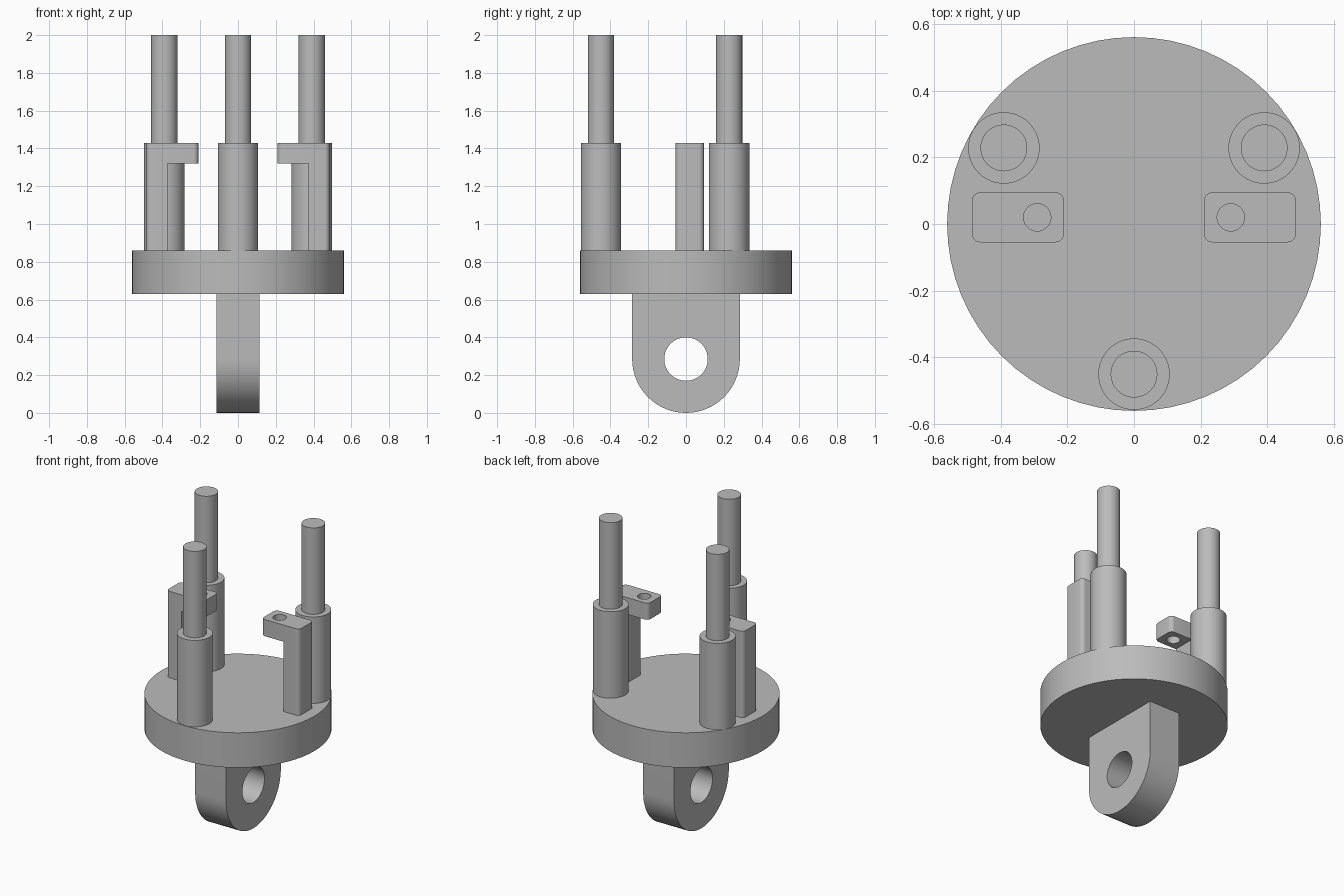
import bpy
import bmesh
from math import pi, sin, cos, radians

cube = bpy.data.objects.get("Cube")
if cube:
    bpy.data.objects.remove(cube, do_unlink=True)

# Single plain grey finish
grey = bpy.data.materials.new("plain_grey")
grey.use_nodes = True
COLOUR = (0.5, 0.5, 0.5, 1)
grey.diffuse_color = COLOUR
grey.node_tree.nodes["Principled BSDF"].inputs["Base Color"].default_value = COLOUR


def finish(ob, name):
    ob.name = ob.data.name = name
    ob.data.materials.clear()
    ob.data.materials.append(grey)
    bpy.ops.object.select_all(action="DESELECT")
    ob.select_set(True)
    bpy.context.view_layer.objects.active = ob
    bpy.ops.object.shade_smooth_by_angle(angle=radians(30))
    return ob


def cylinder(name, x, y, z0, z1, radius, sides=48):
    bpy.ops.mesh.primitive_cylinder_add(
        vertices=sides, radius=radius, depth=z1 - z0, location=(x, y, (z0 + z1) / 2))
    return finish(bpy.context.object, name)


def prism(name, points, offset, bevel_rule=None):
    """Extrude a closed outline along offset, rounding the edges the rule picks."""
    bm = bmesh.new()
    face = bm.faces.new([bm.verts.new(p) for p in points])
    ext = bmesh.ops.extrude_face_region(bm, geom=[face])
    moved = [v for v in ext["geom"] if isinstance(v, bmesh.types.BMVert)]
    bmesh.ops.translate(bm, verts=moved, vec=offset)
    if bevel_rule:
        edges = [e for e in bm.edges if bevel_rule(e)]
        bmesh.ops.bevel(bm, geom=edges, offset=0.025, segments=5,
                        profile=0.5, affect="EDGES")
    bmesh.ops.recalc_face_normals(bm, faces=bm.faces)
    mesh = bpy.data.meshes.new(name)
    bm.to_mesh(mesh)
    bm.free()
    ob = bpy.data.objects.new(name, mesh)
    bpy.context.collection.objects.link(ob)
    return ob


def drill(ob, cutter):
    """Cut the hole, bake the result and discard the cutter."""
    mod = ob.modifiers.new("hole", "BOOLEAN")
    mod.operation, mod.solver, mod.object = "DIFFERENCE", "EXACT", cutter
    bpy.context.view_layer.update()
    baked = bpy.data.meshes.new_from_object(
        ob.evaluated_get(bpy.context.evaluated_depsgraph_get()))
    ob.modifiers.clear()
    ob.data = baked
    bpy.data.objects.remove(cutter, do_unlink=True)


# Round base plate
BASE, DECK, SHOULDER, TOP = 0.63, 0.86, 1.43, 2.0
cylinder("base_plate", 0, 0, BASE, DECK, 0.56, 64)

# Mounting lug with a rounded end and a cross hole
R, HALF = 0.285, 0.113
arc = [(-HALF, -R * cos(pi * i / 32), R - R * sin(pi * i / 32)) for i in range(33)]
lug = prism("mounting_lug", arc + [(-HALF, R, BASE), (-HALF, -R, BASE)], (2 * HALF, 0, 0))
hole = cylinder("lug_cutter", 0, 0, -0.3, 0.3, 0.115)
hole.rotation_euler.y = pi / 2
hole.location = (0, 0, R)
drill(lug, hole)
finish(lug, "mounting_lug")

# Three stepped posts
for name, x, y in (("front", 0, -0.45), ("left", 0.39, 0.228), ("right", -0.39, 0.228)):
    cylinder(name + "_post", x, y, DECK, SHOULDER, 0.107)
    cylinder(name + "_pin", x, y, SHOULDER, TOP, 0.07)

# Two mirrored hooked brackets with a drilled arm
INNER, LEG, OUTER, ARM = 0.21, 0.372, 0.485, 1.32


def end_edge(e):
    a, b = (v.co for v in e.verts)
    vertical = abs(a.z - b.z) > 0.05 and abs(a.x - b.x) < 0.01
    return vertical and min(abs(abs(a.x) - INNER), abs(abs(a.x) - OUTER)) < 0.01


for name, s in (("left_bracket", 1), ("right_bracket", -1)):
    outline = [(LEG, DECK), (OUTER, DECK), (OUTER, SHOULDER),
               (INNER, SHOULDER), (INNER, ARM), (LEG, ARM)]
    bracket = prism(name, [(s * x, -0.055, z) for x, z in outline], (0, 0.15, 0), end_edge)
    drill(bracket, cylinder("arm_cutter", s * 0.29, 0.02, 1.2, 1.6, 0.041, 32))
    finish(bracket, name)
